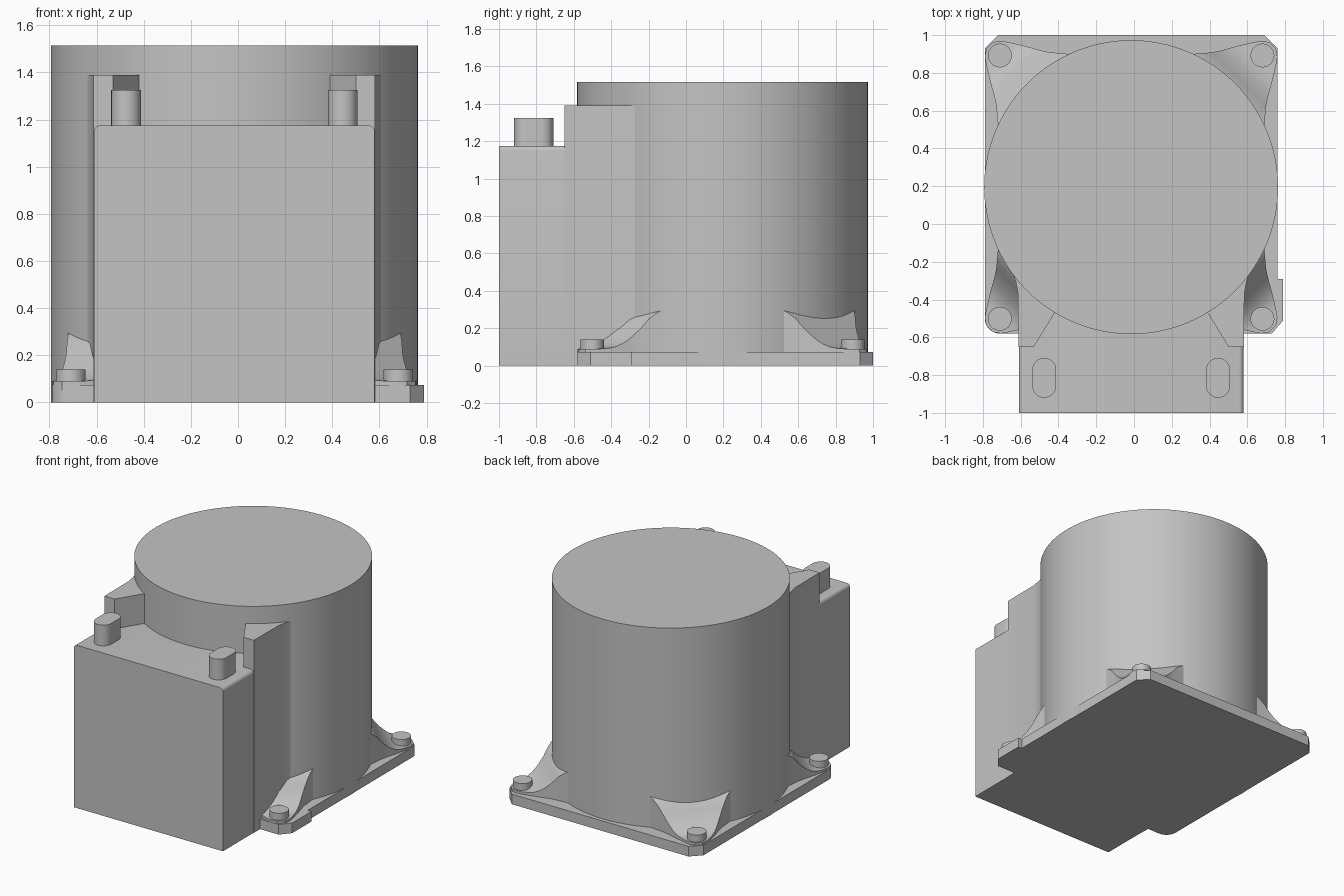
import bpy, bmesh, math
from mathutils import Vector

old = bpy.data.objects.get("Cube")
if old:
    bpy.data.objects.remove(old, do_unlink=True)

CX, CY, R = -0.015, 0.195, 0.778
BASE = 0.073

grey = bpy.data.materials.new("plain grey")
grey.use_nodes = True
grey.diffuse_color = (0.55, 0.55, 0.55, 1)
grey.node_tree.nodes["Principled BSDF"].inputs["Base Color"].default_value = grey.diffuse_color


def finish(name, bm, angle=30):
    bmesh.ops.recalc_face_normals(bm, faces=bm.faces)
    mesh = bpy.data.meshes.new(name)
    bm.to_mesh(mesh)
    bm.free()
    mesh.materials.append(grey)
    obj = bpy.data.objects.new(name, mesh)
    bpy.context.collection.objects.link(obj)
    bpy.ops.object.select_all(action="DESELECT")
    obj.select_set(True)
    bpy.context.view_layer.objects.active = obj
    bpy.ops.object.shade_smooth_by_angle(angle=math.radians(angle))
    return obj


def prism(name, outline, low, high, axis="z"):
    """Extrude an outline along z, or an xz outline along y."""
    bm = bmesh.new()
    if axis == "z":
        pts, move = [(x, y, low) for x, y in outline], (0, 0, high - low)
    else:
        pts, move = [(x, low, z) for x, z in outline], (0, high - low, 0)
    face = bm.faces.new([bm.verts.new(p) for p in pts])
    new = bmesh.ops.extrude_face_region(bm, geom=[face])["geom"]
    bmesh.ops.translate(bm, vec=move, verts=[v for v in new if isinstance(v, bmesh.types.BMVert)])
    return finish(name, bm)


def arc(x, y, r, start, end, steps):
    angles = [math.radians(start + (end - start) * i / steps) for i in range(steps + 1)]
    return [(x + r * math.cos(a), y + r * math.sin(a)) for a in angles]


# Round housing
prism("round_housing", arc(CX, CY, R, 0, 357.5, 143), 0, 1.515)

# Mounting plate: chamfered back corners, rounded front corner, side tab
plate = [(0.76, 0.93), (0.69, 1.0), (-0.72, 1.0), (-0.79, 0.93)]
plate += arc(-0.71, -0.5, 0.08, 180, 270, 8)
plate += [(0.73, -0.58), (0.79, -0.51), (0.79, -0.29), (0.76, -0.29)]
prism("mounting_plate", plate, 0, BASE)

# Front box with softly rounded upper side edges
box = [(-0.61, 0), (0.58, 0)]
box += arc(0.555, 1.15, 0.025, 0, 90, 5) + arc(-0.585, 1.15, 0.025, 90, 180, 5)
prism("front_box", box, -1, -0.4, "y")

# Shoulders that join the box to the housing
shoulder = [(0.597, -0.65), (0.515, -0.65), (0.405, -0.47), (0.3, -0.3),
            (0.55, -0.15), (0.634, -0.24), (0.612, -0.3), (0.599, -0.37)]
for side, s in (("left", 1), ("right", -1)):
    prism(side + "_shoulder", [(CX + s * x, y) for x, y in shoulder], 0, 1.39)
    # Slot-shaped pin on the box
    x = CX + s * 0.46
    pin = arc(x, -0.772, 0.063, 0, 180, 16) + arc(x, -0.857, 0.063, 180, 360, 16)
    prism(side + "_pin", pin, 1.16, 1.325)

# Scooped corner gussets: distance from axis, half width, height
stations = [(0.71, 0.285, 0.31), (0.75, 0.25, 0.28), (0.78, 0.225, 0.25),
            (0.81, 0.2, 0.205), (0.84, 0.18, 0.17), (0.87, 0.162, 0.14),
            (0.9, 0.146, 0.118), (0.93, 0.128, 0.102), (0.96, 0.11, 0.094),
            (1.0, 0.085, 0.09), (1.035, 0.06, 0.09), (1.06, 0.025, 0.09)]


def gusset(name, sx, sy):
    out = Vector((sx, sy, 0)).normalized()
    across = Vector((-out.y, out.x, 0))
    bm = bmesh.new()
    rows = []
    for r, w, z in stations:
        mid = Vector((CX, CY, 0)) + out * r
        rows.append([bm.verts.new(mid + across * w * s + Vector((0, 0, h)))
                     for s, h in ((-1, 0.05), (-1, z), (1, z), (1, 0.05))])
    for a, b in zip(rows, rows[1:]):
        for i in range(4):
            j = (i + 1) % 4
            bm.faces.new((a[i], a[j], b[j], b[i]))
    bm.faces.new(rows[0])
    bm.faces.new(rows[-1])
    finish(name, bm, 35)


for end, sy in (("front", -1), ("back", 1)):
    for side, sx in (("left", 1), ("right", -1)):
        gusset(f"{end}_{side}_gusset", sx, sy)
        prism(f"{end}_{side}_bolt", arc(CX + sx * 0.695, CY + sy * 0.697, 0.063, 0, 348.75, 31),
              0.06, 0.14)
